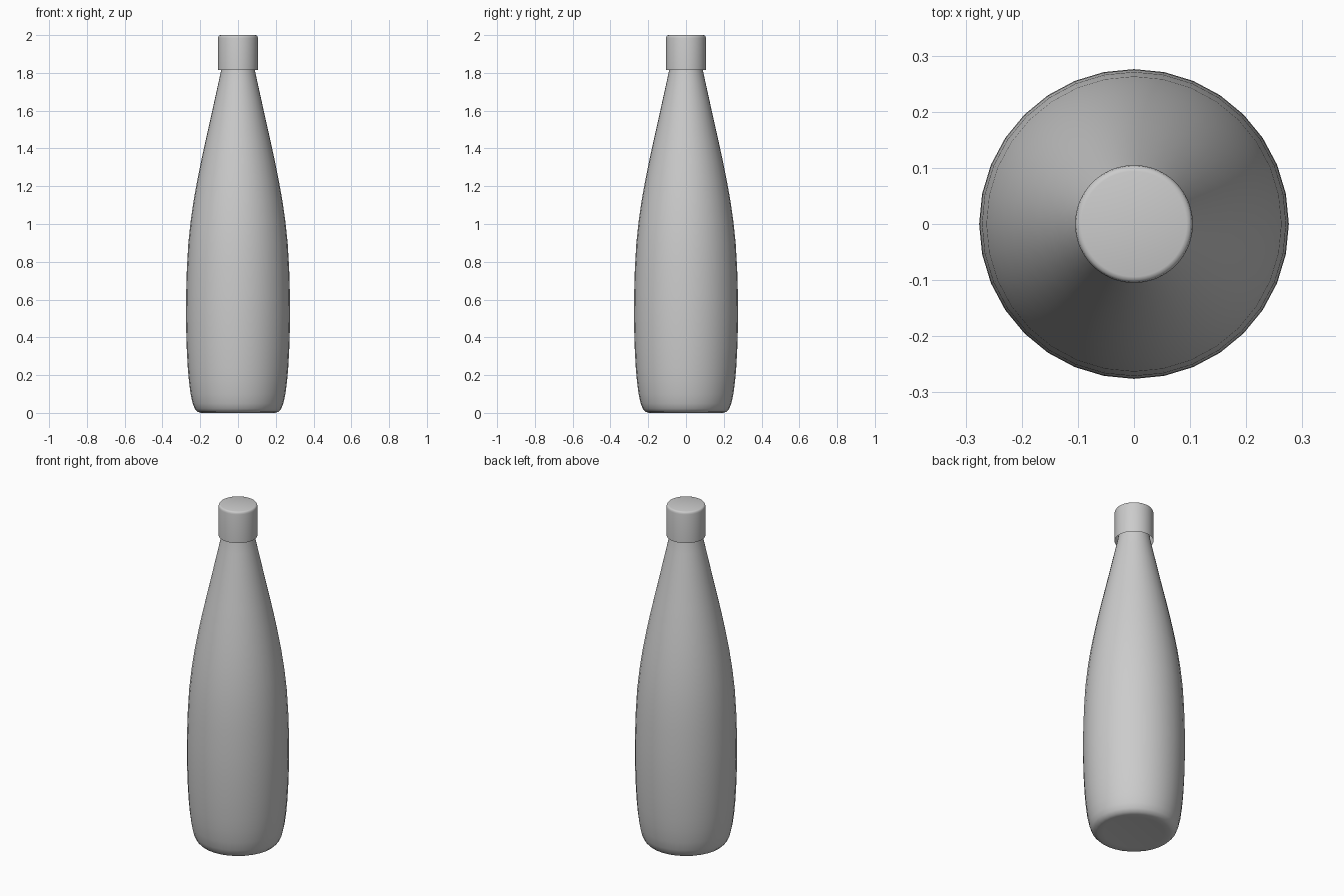
import bpy, bmesh, math

if "Cube" in bpy.data.objects:
    bpy.data.objects.remove(bpy.data.objects["Cube"])


def lathe(name, profile, sides, angle=40):
    """Revolve (radius, z) points around z; radius 0 closes an end."""
    bm = bmesh.new()
    rings = []
    for r, z in profile:
        if r == 0:
            rings.append([bm.verts.new((0, 0, z))] * sides)
        else:
            rings.append([bm.verts.new((r * math.cos(2 * math.pi * i / sides),
                                        r * math.sin(2 * math.pi * i / sides), z))
                          for i in range(sides)])
    for a, b in zip(rings, rings[1:]):
        for i in range(sides):
            j = (i + 1) % sides
            quad = list(dict.fromkeys((a[i], a[j], b[j], b[i])))
            bm.faces.new(quad)
    mesh = bpy.data.meshes.new(name)
    bm.to_mesh(mesh)
    bm.free()
    obj = bpy.data.objects.new(name, mesh)
    bpy.context.collection.objects.link(obj)
    bpy.ops.object.select_all(action='DESELECT')
    obj.select_set(True)
    bpy.context.view_layer.objects.active = obj
    bpy.ops.object.shade_smooth_by_angle(angle=math.radians(angle))
    return obj


# Bottle body: flat base, rounded heel, full belly, tapering neck running into the cap
lathe("bottle_body", [
    (0, 0.005), (0.165, 0.003), (0.195, 0.0), (0.215, 0.006), (0.229, 0.022),
    (0.240, 0.05), (0.251, 0.10), (0.260, 0.17), (0.266, 0.24), (0.272, 0.35),
    (0.276, 0.5), (0.275, 0.62), (0.271, 0.76), (0.263, 0.9), (0.250, 1.02),
    (0.234, 1.13), (0.216, 1.23), (0.196, 1.33), (0.172, 1.44), (0.147, 1.55),
    (0.123, 1.66), (0.103, 1.75), (0.088, 1.82), (0.082, 1.87), (0.080, 1.93),
], 32)

# Cap: open-bottomed sleeve with a softly rounded top edge
lathe("cap", [
    (0.105, 1.815), (0.105, 1.985), (0.1035, 1.993), (0.100, 1.998),
    (0.094, 2.0), (0, 2.0),
], 64)
